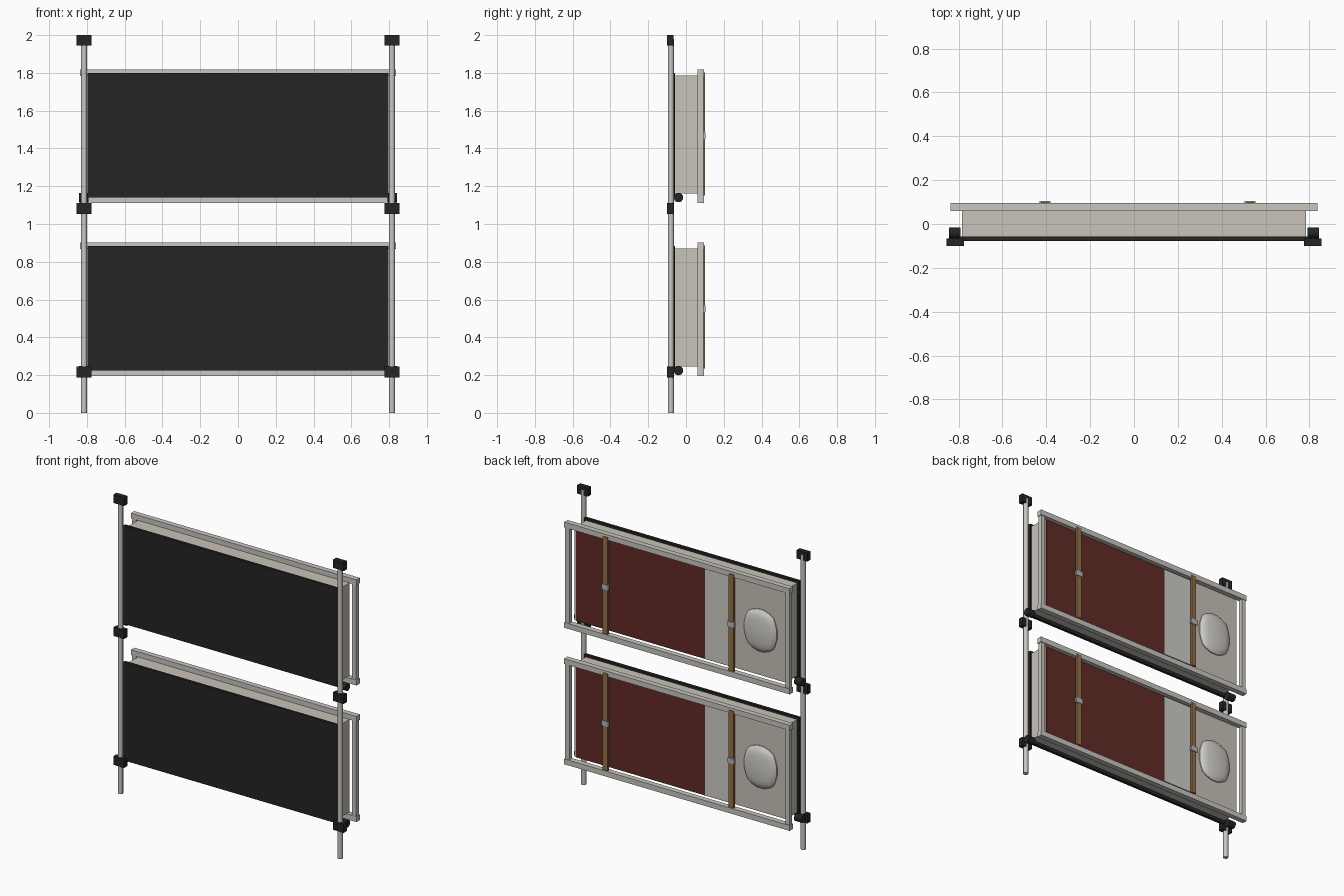
import bpy, bmesh
from mathutils import Vector

if "Cube" in bpy.data.objects:
    bpy.data.objects.remove(bpy.data.objects["Cube"])


def material(name, r, g, b):
    m = bpy.data.materials.new(name)
    m.diffuse_color = (r, g, b, 1)
    m.use_nodes = True
    m.node_tree.nodes["Principled BSDF"].inputs["Base Color"].default_value = m.diffuse_color
    return m


BLACK = material("black", 0.018, 0.018, 0.018)
METAL = material("pale_metal", 0.58, 0.57, 0.53)
CANVAS = material("mattress_beige", 0.58, 0.54, 0.48)
SHEET = material("sheet_grey", 0.62, 0.61, 0.58)
BLANKET = material("blanket_maroon", 0.12, 0.024, 0.02)
LEATHER = material("strap_tan", 0.30, 0.16, 0.06)
BUCKLE = material("buckle_grey", 0.45, 0.46, 0.47)


def make(name, bm, mat, smooth=False):
    me = bpy.data.meshes.new(name)
    bm.to_mesh(me)
    bm.free()
    me.materials.append(mat)
    ob = bpy.data.objects.new(name, me)
    bpy.context.collection.objects.link(ob)
    if smooth:
        bpy.ops.object.select_all(action='DESELECT')
        ob.select_set(True)
        bpy.context.view_layer.objects.active = ob
        bpy.ops.object.shade_smooth_by_angle()
    return ob


def box(name, x, y, z, mat):
    """Box from (min, max) ranges on each axis."""
    bm = bmesh.new()
    bmesh.ops.create_cube(bm, size=1)
    for v in bm.verts:
        v.co = Vector([(a + b) / 2 + c * (b - a) for (a, b), c in zip((x, y, z), v.co)])
    return make(name, bm, mat)


def cylinder(name, centre, radius, length, mat, along_x=False, sides=16):
    bm = bmesh.new()
    bmesh.ops.create_cone(bm, cap_ends=True, segments=sides, radius1=radius,
                          radius2=radius, depth=length)
    for v in bm.verts:
        if along_x:
            v.co = Vector((v.co.z, v.co.x, v.co.y))
        v.co += Vector(centre)
    bmesh.ops.recalc_face_normals(bm, faces=bm.faces)
    return make(name, bm, mat, True)


def pillow(name, centre, half):
    """Rounded cushion: a subdivided cube pulled part way to a sphere."""
    bm = bmesh.new()
    bmesh.ops.create_cube(bm, size=2)
    bmesh.ops.subdivide_edges(bm, edges=bm.edges[:], cuts=4, use_grid_fill=True)
    for v in bm.verts:
        p = v.co.lerp(v.co.normalized(), 0.85)
        v.co = Vector([c + h * q for c, h, q in zip(centre, half, p)])
    return make(name, bm, SHEET, True)


# Upright posts with block clamps
for side, s in (("left", -1), ("right", 1)):
    px = 0.815 * s
    cylinder(f"{side}_post", (px, -0.08, 0.99), 0.016, 1.98, METAL)
    for i, (z0, z1) in enumerate(((0.187, 0.245), (1.052, 1.11), (1.944, 2.0))):
        box(f"{side}_clamp_{i}", (px - 0.04, px + 0.04), (-0.10, -0.066), (z0, z1), BLACK)

# Two folded bunks, each built from its pivot height
for tier, p in (("lower", 0.224), ("upper", 1.14)):
    # black backing board and mattress
    box(f"{tier}_backing_board", (-0.797, 0.797), (-0.077, -0.058), (p, p + 0.66), BLACK)
    box(f"{tier}_mattress", (-0.785, 0.785), (-0.06, 0.062), (p + 0.022, p + 0.645), CANVAS)

    # outer frame: two rails and two end bars
    for end, z0 in (("bottom", p - 0.03), ("top", p + 0.643)):
        box(f"{tier}_{end}_rail", (-0.837, 0.837), (0.06, 0.096), (z0, z0 + 0.036), METAL)
    for side, s in (("left", -1), ("right", 1)):
        x = 0.817 * s
        box(f"{tier}_{side}_end_bar", (x - 0.015, x + 0.015), (0.062, 0.092),
            (p + 0.006, p + 0.643), METAL)
        # pivot stub behind each post
        cylinder(f"{tier}_{side}_pivot", (x, -0.04, p), 0.025, 0.052, BLACK, True)

    # bedding on the sleeping face
    box(f"{tier}_blanket", (-0.40, 0.77), (0.055, 0.068), (p + 0.024, p + 0.642), BLANKET)
    box(f"{tier}_folded_sheet", (-0.40, -0.19), (0.06, 0.072), (p + 0.028, p + 0.636), SHEET)
    pillow(f"{tier}_pillow", (-0.60, 0.062, p + 0.325), (0.125, 0.034, 0.145))

    # two straps with buckles
    for i, x in enumerate((-0.405, 0.53)):
        box(f"{tier}_strap_{i}", (x - 0.018, x + 0.018), (0.086, 0.10),
            (p + 0.012, p + 0.662), LEATHER)
        box(f"{tier}_buckle_{i}", (x - 0.025, x + 0.025), (0.09, 0.104),
            (p + 0.31, p + 0.345), BUCKLE)
